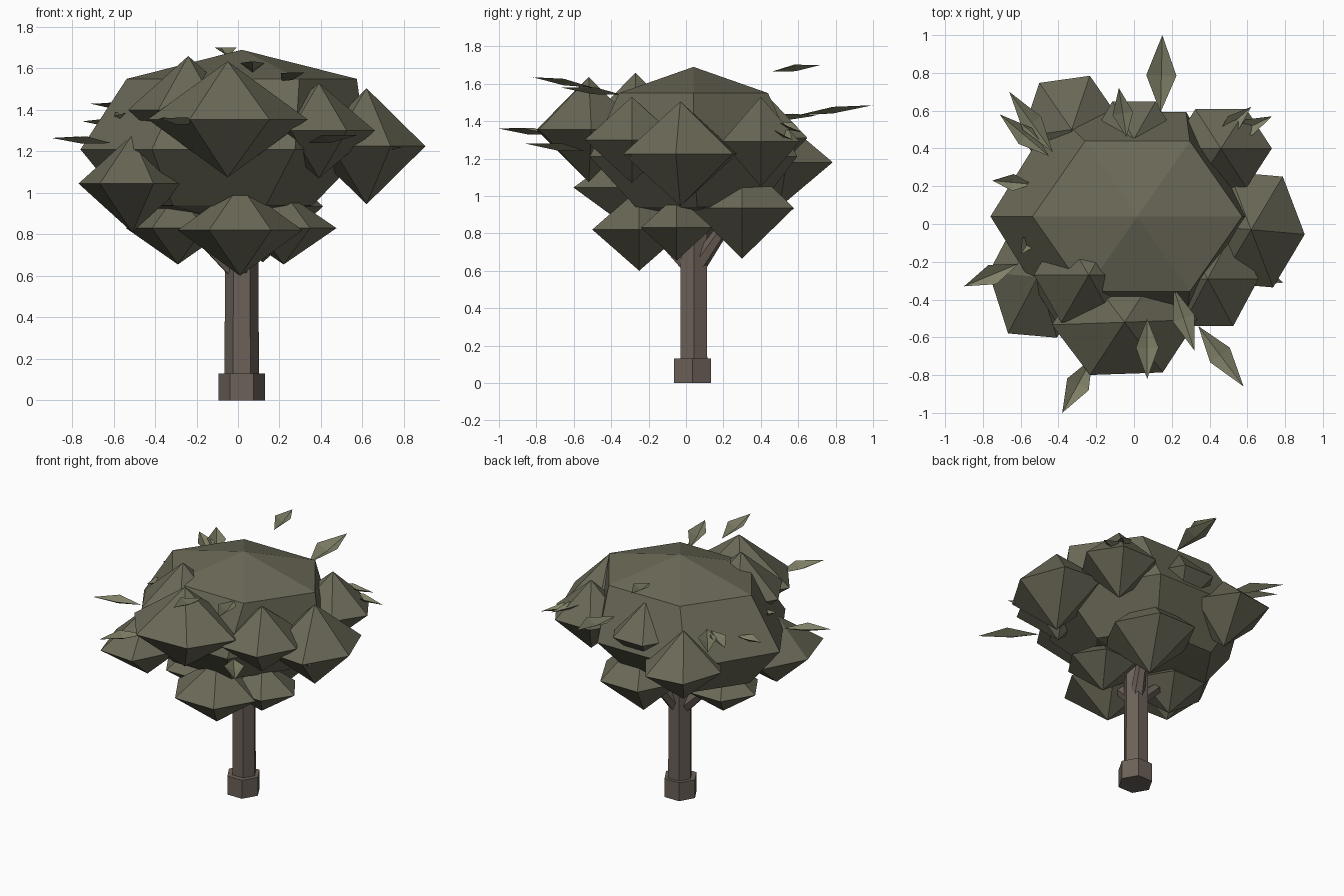
import bpy, bmesh
from math import sin, cos, pi, radians
from mathutils import Vector, Matrix

if "Cube" in bpy.data.objects:
    bpy.data.objects.remove(bpy.data.objects["Cube"])


def material(name, rgb):
    m = bpy.data.materials.new(name)
    m.diffuse_color = (*rgb, 1)
    m.use_nodes = True
    m.node_tree.nodes["Principled BSDF"].inputs["Base Color"].default_value = m.diffuse_color
    return m


LEAF = material("foliage", (0.145, 0.14, 0.095))
PALE = material("pale_leaf", (0.21, 0.21, 0.135))
BARK = material("bark", (0.15, 0.12, 0.098))


def finish(name, bm, mat):
    bmesh.ops.recalc_face_normals(bm, faces=bm.faces[:])
    me = bpy.data.meshes.new(name)
    bm.to_mesh(me)
    bm.free()
    me.materials.append(mat)
    ob = bpy.data.objects.new(name, me)
    bpy.context.collection.objects.link(ob)
    return ob


def foliage(name, top, bottom, hexes):
    """Closed foliage mass: top point, hexagon loops (x, y, z, rx, ry, turn), bottom point."""
    bm = bmesh.new()
    vt, vb = bm.verts.new(top), bm.verts.new(bottom)
    loops = []
    for x, y, z, rx, ry, turn in hexes:
        spin = Matrix.Rotation(radians(turn), 3, 'Z')
        loops.append([bm.verts.new(Vector((x, y, z)) + spin @ Vector((
            rx * cos(k * pi / 3), ry * sin(k * pi / 3), 0))) for k in range(6)])
    for k in range(6):
        n = (k + 1) % 6
        bm.faces.new((vt, loops[0][k], loops[0][n]))
        bm.faces.new((vb, loops[-1][n], loops[-1][k]))
        for a, b in zip(loops, loops[1:]):
            bm.faces.new((a[k], b[k], b[n], a[n]))
    finish(name, bm, LEAF)


def limb(name, a, b, r1, r2):
    """Hexagonal tapered bar from a to b."""
    a, b = Vector(a), Vector(b)
    d = b - a
    bm = bmesh.new()
    rot = d.to_track_quat('Z', 'Y').to_matrix() if d.xy.length > 1e-4 else Matrix.Identity(3)
    ends = [[bm.verts.new(p + rot @ Vector((r * cos(k * pi / 3), r * sin(k * pi / 3), 0)))
             for k in range(6)] for p, r in ((a, r1), (b, r2))]
    for e in ends:
        bm.faces.new(e)
    for k in range(6):
        n = (k + 1) % 6
        bm.faces.new((ends[0][k], ends[0][n], ends[1][n], ends[1][k]))
    finish(name, bm, BARK)


def leaf(name, base, tip, width):
    """Kite-shaped leaf folded along its midrib."""
    a, b = Vector(base), Vector(tip)
    d = b - a
    side = d.cross(Vector((0, 0, 1))).normalized() * width / 2
    mid = a + d * 0.48
    bm = bmesh.new()
    va, vb, vm = bm.verts.new(a), bm.verts.new(b), bm.verts.new(mid - Vector((0, 0, 0.015)))
    for s in (-1, 1):
        w = bm.verts.new(mid + side * s + Vector((0, 0, 0.02)))
        bm.faces.new((va, vm, w))
        bm.faces.new((vm, vb, w))
    finish(name, bm, PALE)


# Trunk, foot and branches
limb("trunk_foot", (0.018, 0.035, 0), (0.018, 0.035, 0.13), 0.113, 0.113)
limb("trunk", (0.018, 0.042, 0.05), (0.018, 0.042, 0.95), 0.083, 0.08)
for i, tip in enumerate([(-0.25, 0.02, 0.86), (0.02, -0.2, 0.85), (0.12, 0.25, 0.9)]):
    limb(f"branch_{i + 1}", (0.018, 0.042, 0.6), tip, 0.05, 0.03)

# Main canopy, narrowing to the underside
foliage("canopy", (0.018, 0.04, 1.69), (-0.05, 0.05, 0.86), [
    (0.018, 0.04, 1.55, 0.555, 0.46, 0),
    (-0.07, 0.04, 1.21, 0.69, 0.64, 0),
    (-0.09, 0.06, 0.94, 0.45, 0.38, 0)])

# Outer foliage clumps: centre, radii, turn
for name, (x, y, z), (rx, ry, rz), turn in [
    ("front_clump", (-0.05, -0.52, 1.355), (0.385, 0.315, 0.28), 2),
    ("right_clump", (0.62, -0.03, 1.225), (0.285, 0.34, 0.28), -5),
    ("left_front_clump", (-0.51, -0.28, 1.045), (0.26, 0.36, 0.235), -5),
    ("right_front_clump", (0.39, -0.29, 1.30), (0.27, 0.29, 0.23), 0),
    ("right_back_clump", (0.46, 0.40, 1.29), (0.27, 0.24, 0.24), 0),
    ("left_back_clump", (-0.33, 0.50, 1.18), (0.27, 0.31, 0.24), 8),
    ("back_clump", (0.0, 0.45, 1.31), (0.23, 0.23, 0.21), 0),
    ("upper_front_clump", (-0.24, -0.27, 1.40), (0.29, 0.29, 0.26), 0),
    ("low_front_clump", (0.01, -0.25, 0.82), (0.30, 0.29, 0.22), 0),
    ("low_right_clump", (0.22, -0.05, 0.83), (0.255, 0.22, 0.175), 0),
    ("low_left_clump", (-0.29, 0.0, 0.83), (0.25, 0.24, 0.175), 0),
    ("low_back_clump", (0.12, 0.30, 0.935), (0.29, 0.32, 0.27), 0),
]:
    foliage(name, (x, y, z + rz), (x, y, z - rz), [(x, y, z, rx, ry, turn)])

# Loose leaves: base, tip, width
for i, (a, b, w) in enumerate([
    ((0.14, 0.59, 1.43), (0.15, 1.0, 1.485), 0.16),
    ((-0.04, 0.46, 1.665), (-0.08, 0.72, 1.70), 0.11),
    ((0.50, 0.46, 1.36), (0.73, 0.57, 1.30), 0.09),
    ((0.44, 0.46, 1.40), (0.62, 0.62, 1.34), 0.09),
    ((-0.43, 0.38, 1.41), (-0.66, 0.70, 1.43), 0.12),
    ((-0.45, 0.36, 1.40), (-0.71, 0.58, 1.43), 0.11),
    ((-0.54, 0.21, 1.33), (-0.75, 0.23, 1.345), 0.09),
    ((-0.61, -0.21, 1.24), (-0.90, -0.33, 1.265), 0.11),
    ((-0.22, -0.71, 1.33), (-0.38, -1.0, 1.36), 0.13),
    ((0.07, -0.50, 1.58), (0.07, -0.82, 1.635), 0.12),
    ((0.21, -0.34, 1.54), (0.32, -0.67, 1.58), 0.12),
    ((0.34, -0.54, 1.24), (0.58, -0.86, 1.28), 0.13),
    ((0.60, -0.25, 1.20), (0.79, -0.31, 1.22), 0.09),
    ((-0.52, -0.04, 1.37), (-0.60, -0.16, 1.37), 0.08),
]):
    leaf(f"leaf_{i + 1}", a, b, w)
